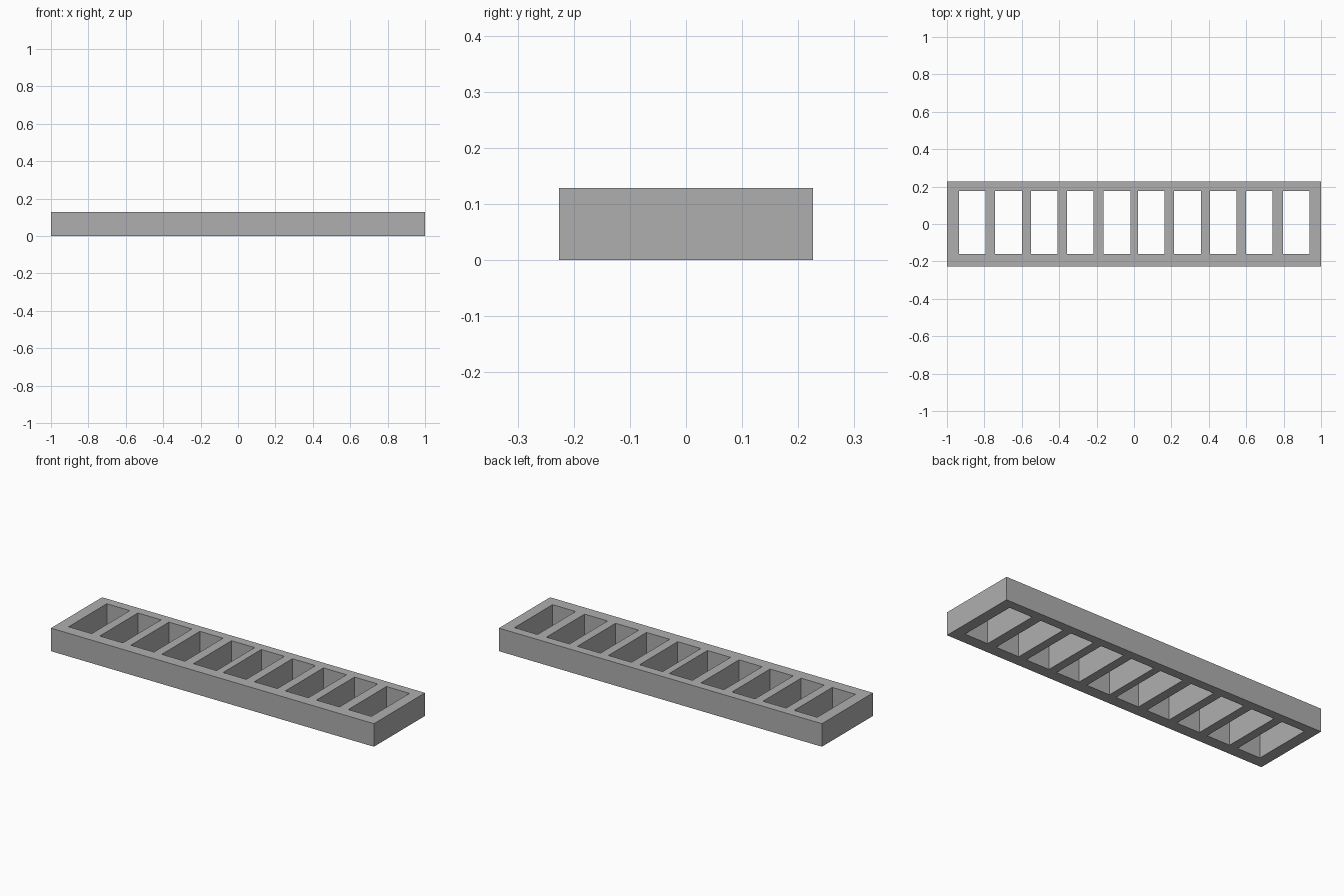
import bpy
import bmesh
import math

cube = bpy.data.objects.get("Cube")
if cube:
    bpy.data.objects.remove(cube, do_unlink=True)

HEIGHT = 0.129
HOLE_WIDTH = 0.143
HOLE_STARTS = [-0.936, -0.743, -0.551, -0.359, -0.163,
               0.021, 0.214, 0.406, 0.598, 0.796]

# Plain grey material
grey = bpy.data.materials.new("grey")
grey.use_nodes = True
colour = (0.43, 0.43, 0.43, 1)
grey.diffuse_color = colour
grey.node_tree.nodes["Principled BSDF"].inputs["Base Color"].default_value = colour

# Grid lines: rails along y, rib and opening edges along x
xs = [-1.0]
for start in HOLE_STARTS:
    xs += [start, start + HOLE_WIDTH]
xs.append(1.0)
ys = [-0.226, -0.161, 0.176, 0.226]

# Flat frame outline with open cells left out
bm = bmesh.new()
grid = [[bm.verts.new((x, y, 0)) for y in ys] for x in xs]
for i in range(len(xs) - 1):
    for j in range(len(ys) - 1):
        is_opening = i % 2 == 1 and j == 1
        if not is_opening:
            bm.faces.new((grid[i][j], grid[i + 1][j],
                          grid[i + 1][j + 1], grid[i][j + 1]))

# Raise it into a solid frame with through openings
raised = bmesh.ops.extrude_face_region(bm, geom=bm.faces[:], use_keep_orig=True)
top_verts = [g for g in raised["geom"] if isinstance(g, bmesh.types.BMVert)]
bmesh.ops.translate(bm, verts=top_verts, vec=(0, 0, HEIGHT))
bmesh.ops.recalc_face_normals(bm, faces=bm.faces[:])

mesh = bpy.data.meshes.new("slotted_frame")
bm.to_mesh(mesh)
bm.free()
mesh.materials.append(grey)
frame = bpy.data.objects.new("slotted_frame", mesh)
bpy.context.collection.objects.link(frame)
